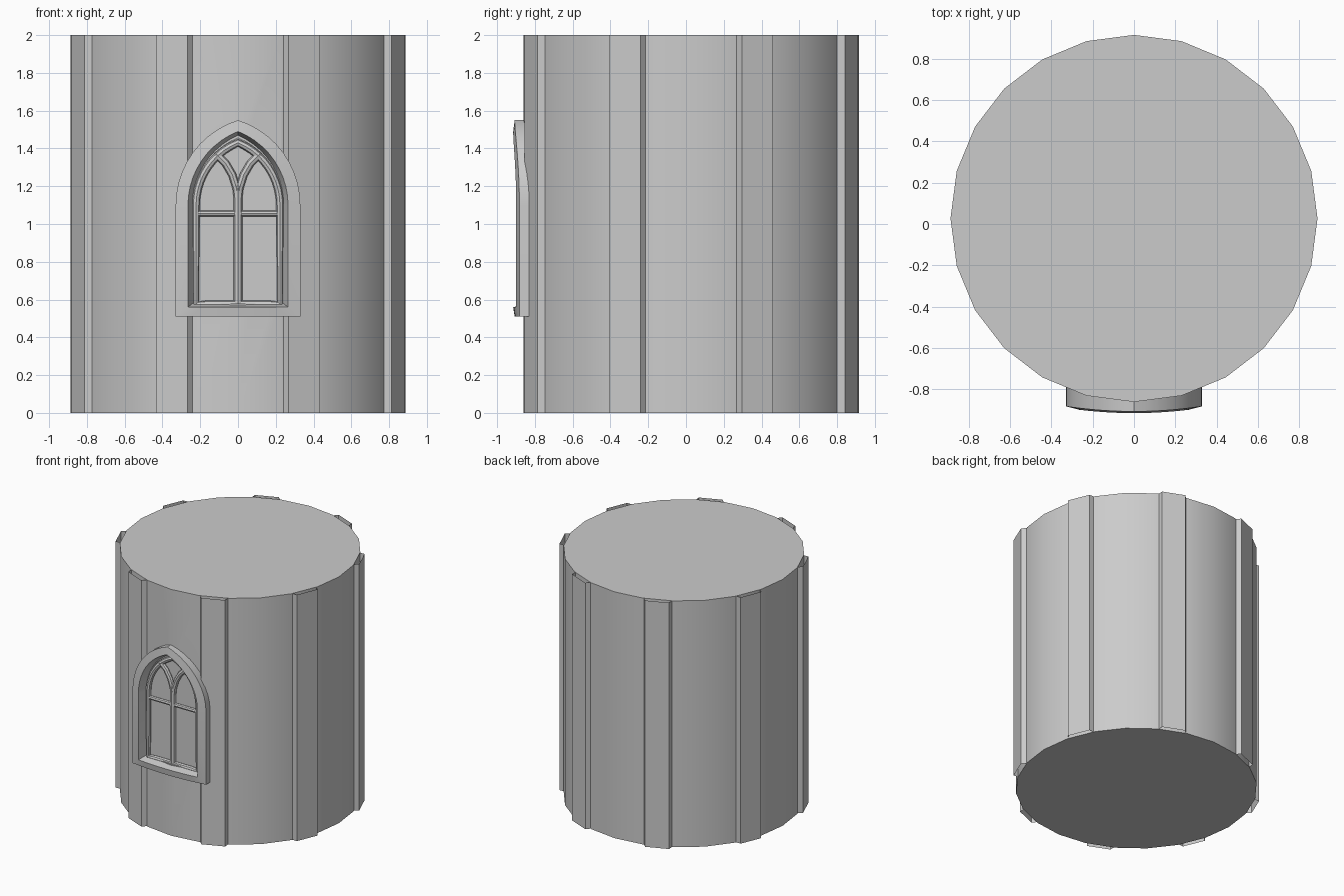
import bpy, bmesh, math
from mathutils import Matrix

cube = bpy.data.objects.get("Cube")
if cube:
    bpy.data.objects.remove(cube, do_unlink=True)

stone = bpy.data.materials.new("grey_stone")
stone.use_nodes = True
GREY = (0.6, 0.6, 0.6, 1)
stone.diffuse_color = GREY
stone.node_tree.nodes["Principled BSDF"].inputs["Base Color"].default_value = GREY

RADIUS, HEIGHT, CENTRE_Y = 0.888, 2.0, 0.027
GLASS_Y = -0.82


def finish(obj, smooth=True):
    obj.data.materials.append(stone)
    bpy.ops.object.select_all(action='DESELECT')
    obj.select_set(True)
    bpy.context.view_layer.objects.active = obj
    if smooth:
        bpy.ops.object.shade_smooth_by_angle(angle=math.radians(30))
    return obj


def from_bmesh(name, bm):
    mesh = bpy.data.meshes.new(name)
    bm.to_mesh(mesh)
    bm.free()
    obj = bpy.data.objects.new(name, mesh)
    bpy.context.collection.objects.link(obj)
    return obj


def arch(half, base, spring, apex, steps=10):
    """Closed pointed-arch outline as (x, z), anticlockwise from the sill centre."""
    rise = apex - spring
    r = (rise ** 2 + half ** 2) / (2 * half)
    end = math.asin(min(1, rise / r))
    right = [(half * i / 4, base) for i in range(1, 5)]
    for i in range(steps):
        a = end * i / steps
        right.append((half - r + r * math.cos(a), spring + r * math.sin(a)))
    left = [(-x, z) for x, z in reversed(right)]
    return [(0, base)] + right + [(0, apex)] + left


def loft(name, loops, cap=False):
    """Bridge outlines of equal length; each is a list of 3D points."""
    bm = bmesh.new()
    rings = [[bm.verts.new(p) for p in loop] for loop in loops]
    n = len(rings[0])
    for a, b in zip(rings, rings[1:]):
        for i in range(n):
            j = (i + 1) % n
            bm.faces.new((a[i], a[j], b[j], b[i]))
    if cap:
        bm.faces.new(rings[0])
        bm.faces.new(rings[-1])
    bmesh.ops.recalc_face_normals(bm, faces=bm.faces)
    return from_bmesh(name, bm)


def bowed(outline, y):
    return [(x, y + 0.23 * x * x, z) for x, z in outline]


def flat(outline, y):
    return [(x, y, z) for x, z in outline]


# Round tower body with vertices on the axes
bm = bmesh.new()
bmesh.ops.create_cone(bm, cap_ends=True, segments=24, radius1=RADIUS, radius2=RADIUS,
                      depth=HEIGHT, matrix=Matrix.Translation((0, CENTRE_Y, HEIGHT / 2)))
body = from_bmesh("tower_body", bm)

# Window recess cut into the body; its floor is the window pane
opening = arch(0.24, 0.58, 1.1, 1.455)
cutter = loft("recess_cutter", [flat(opening, GLASS_Y), flat(opening, -1.1)], cap=True)
cutter.hide_render = True
cut = body.modifiers.new("recess", 'BOOLEAN')
cut.operation, cut.solver, cut.object = 'DIFFERENCE', 'EXACT', cutter
bpy.context.view_layer.objects.active = body
bpy.ops.object.modifier_apply(modifier=cut.name)
bpy.data.objects.remove(cutter, do_unlink=True)
finish(body)

# Eight shallow vertical ribs, open at top and bottom
section = [(-0.106, 0.876), (-0.09, 0.918), (0.09, 0.918), (0.106, 0.876)]
for k in range(8):
    turn = Matrix.Rotation(math.radians(22.5 + 45 * k), 4, 'Z')
    bm = bmesh.new()
    low = [bm.verts.new((u, -r, 0)) for u, r in section]
    high = [bm.verts.new((u, -r, HEIGHT)) for u, r in section]
    for i in range(3):
        bm.faces.new((low[i], low[i + 1], high[i + 1], high[i]))
    bm.transform(Matrix.Translation((0, CENTRE_Y, 0)) @ turn)
    finish(from_bmesh(f"rib_{k + 1}", bm))

# Window frame: outer side, bowed front face and splayed reveal
outer = arch(0.33, 0.51, 1.1, 1.55)
inner = arch(0.265, 0.56, 1.1, 1.49)
frame = loft("window_frame", [flat(outer, -0.76), bowed(outer, -0.907),
                              bowed(inner, -0.915), flat(opening, GLASS_Y)])
finish(frame)


def bar(name, points, radius, closed=False):
    curve = bpy.data.curves.new(name, 'CURVE')
    curve.dimensions = '3D'
    curve.bevel_depth = radius
    curve.bevel_resolution = 2
    curve.use_fill_caps = True
    spline = curve.splines.new('POLY')
    spline.points.add(len(points) - 1)
    for p, (x, z) in zip(spline.points, points):
        p.co = (x, GLASS_Y - 0.01, z, 1)
    spline.use_cyclic_u = closed
    obj = bpy.data.objects.new(name, curve)
    bpy.context.collection.objects.link(obj)
    bpy.ops.object.select_all(action='DESELECT')
    obj.select_set(True)
    bpy.context.view_layer.objects.active = obj
    bpy.ops.object.convert(target='MESH')
    return finish(bpy.context.object)


# Window tracery
bar("tracery_border", arch(0.222, 0.575, 1.1, 1.43), 0.02, closed=True)
bar("mullion", [(0, 0.57), (0, 1.2)], 0.023)
bar("crossbar", [(-0.22, 1.055), (0.22, 1.055)], 0.016)
for side, label in ((1, "left"), (-1, "right")):
    branch = [(0, 1.12), (0.008, 1.19), (0.03, 1.26), (0.065, 1.32), (0.115, 1.37)]
    bar(f"{label}_tracery_branch", [(side * x, z) for x, z in branch], 0.021)
